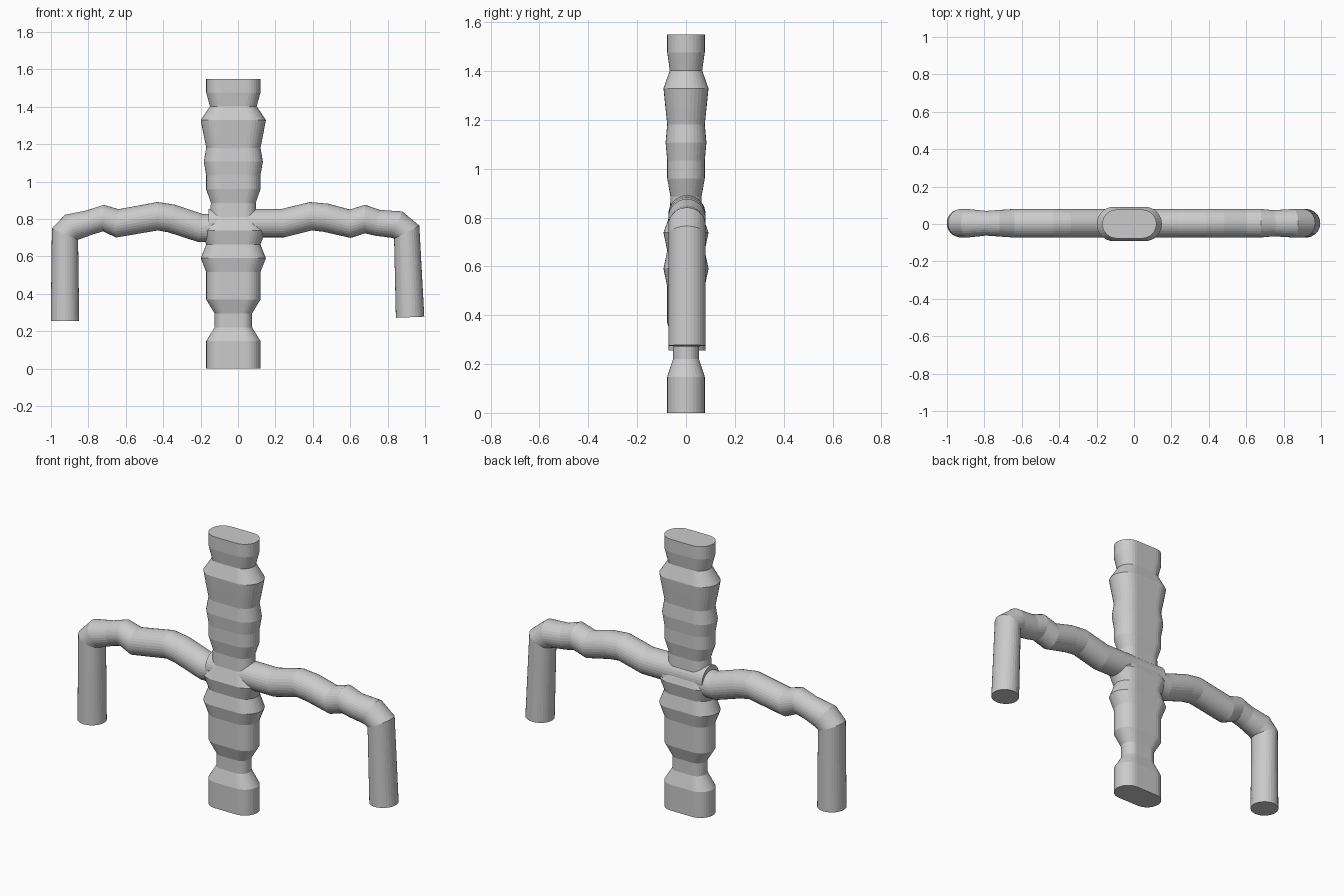
import bpy, bmesh, math
from mathutils import Vector

if "Cube" in bpy.data.objects:
    bpy.data.objects.remove(bpy.data.objects["Cube"])

SIDES = 32
grey = bpy.data.materials.new("plain grey")
grey.diffuse_color = (0.6, 0.6, 0.6, 1)
grey.use_nodes = True
grey.node_tree.nodes["Principled BSDF"].inputs["Base Color"].default_value = grey.diffuse_color


def loft(name, rings):
    """Skin a list of closed rings and cap both ends."""
    bm = bmesh.new()
    loops = [[bm.verts.new(p) for p in ring] for ring in rings]
    n = len(loops[0])
    for a, b in zip(loops, loops[1:]):
        for i in range(n):
            j = (i + 1) % n
            bm.faces.new((a[i], a[j], b[j], b[i]))
    bm.faces.new(loops[0][::-1])
    bm.faces.new(loops[-1])
    bmesh.ops.recalc_face_normals(bm, faces=bm.faces)
    mesh = bpy.data.meshes.new(name)
    bm.to_mesh(mesh)
    bm.free()
    mesh.materials.append(grey)
    obj = bpy.data.objects.new(name, mesh)
    bpy.context.collection.objects.link(obj)
    return obj


def stadium(half_x, half_y, cx, z):
    """Rounded-end slot outline."""
    pts = []
    for side, start in ((1, -90), (-1, 90)):
        for i in range(SIDES // 2 + 1):
            a = math.radians(start + 180 * i / (SIDES // 2))
            pts.append(Vector((cx + side * (half_x - half_y) + half_y * math.cos(a),
                               half_y * math.sin(a), z)))
    return pts


def tube(name, path, y=0.004):
    """Round tube through (x, z, radius) points."""
    pts = [Vector((x, y, z)) for x, z, r in path]
    rings = []
    for i, p in enumerate(pts):
        t = Vector((0, 0, 0))
        if i > 0:
            t += (p - pts[i - 1]).normalized()
        if i < len(pts) - 1:
            t += (pts[i + 1] - p).normalized()
        t.normalize()
        u = Vector((0, 1, 0))
        v = t.cross(u)
        r = path[i][2]
        rings.append([p + r * (u * math.cos(2 * math.pi * k / SIDES)
                               + v * math.sin(2 * math.pi * k / SIDES))
                      for k in range(SIDES)])
    return loft(name, rings)


# Trunk: slot-shaped section, half widths at evenly spaced heights
widths = [0.145, 0.145, 0.145, 0.1, 0.1, 0.145, 0.145, 0.145, 0.174, 0.145, 0.174,
          0.125, 0.12, 0.145, 0.145, 0.158, 0.145, 0.16, 0.174, 0.125, 0.145, 0.145]
step = 1.55 / (len(widths) - 1)
loft("trunk", [stadium(w, w * 0.53, -0.025, i * step) for i, w in enumerate(widths)])

# Arms: wavy tubes that bend down at the ends
R = 0.076
tube("left_arm", [(-0.925, 0.255, R), (-0.925, 0.72, R), (-0.887, 0.757, R),
                  (-0.79, 0.783, 0.066), (-0.72, 0.805, 0.071), (-0.645, 0.777, R),
                  (-0.43, 0.815, R), (-0.355, 0.803, R), (-0.2, 0.752, R), (0.095, 0.752, R)])
tube("right_arm", [(0.92, 0.275, R), (0.902, 0.73, R), (0.85, 0.77, R),
                   (0.745, 0.78, 0.07), (0.68, 0.80, R), (0.6, 0.775, R),
                   (0.47, 0.807, R), (0.39, 0.815, R), (0.24, 0.778, R), (-0.157, 0.778, R)])
